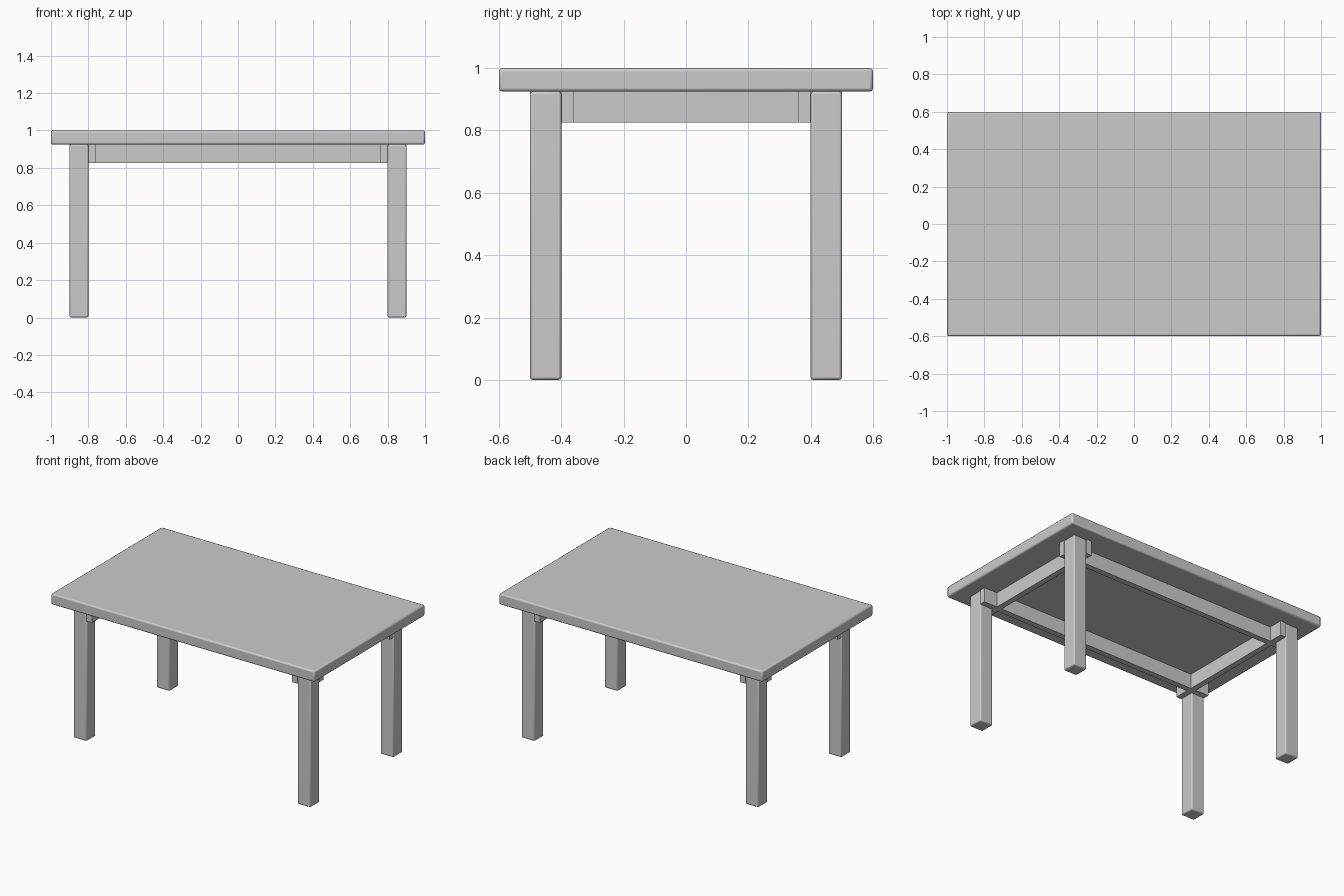
import bpy
import math

if "Cube" in bpy.data.objects:
    bpy.data.objects.remove(bpy.data.objects["Cube"])


def box(name, lo, hi, bevel=0.0):
    """Axis-aligned box between two corners, with optional softened edges."""
    centre = [(a + b) / 2 for a, b in zip(lo, hi)]
    bpy.ops.mesh.primitive_cube_add(size=1, location=centre)
    obj = bpy.context.object
    obj.name = name
    obj.scale = [b - a for a, b in zip(lo, hi)]
    bpy.ops.object.transform_apply(location=False, rotation=False, scale=True)
    if bevel:
        mod = obj.modifiers.new("soft_edges", 'BEVEL')
        mod.width = bevel
        mod.segments = 2
        bpy.ops.object.shade_smooth_by_angle(angle=math.radians(30))
    return obj


TOP_Z = 0.925   # underside of the tabletop
RAIL_Z = 0.825  # underside of the rails

# Tabletop
box("tabletop", (-1, -0.6, TOP_Z), (1, 0.6, 1), 0.01)

sides_x = (("left", -1), ("right", 1))
sides_y = (("front", -1), ("back", 1))

# Four square legs
for nx, sx in sides_x:
    for ny, sy in sides_y:
        x, y = 0.85 * sx, 0.45 * sy
        box(f"{ny}_{nx}_leg", (x - 0.05, y - 0.05, 0), (x + 0.05, y + 0.05, TOP_Z), 0.008)

# Long rails against the inner leg faces, crossing the side rails
for ny, sy in sides_y:
    y = 0.38 * sy
    box(f"{ny}_rail", (-0.9, y - 0.02, RAIL_Z), (0.9, y + 0.02, TOP_Z))

# Short side rails
for nx, sx in sides_x:
    x = 0.78 * sx
    box(f"{nx}_rail", (x - 0.02, -0.5, RAIL_Z), (x + 0.02, 0.5, TOP_Z))
